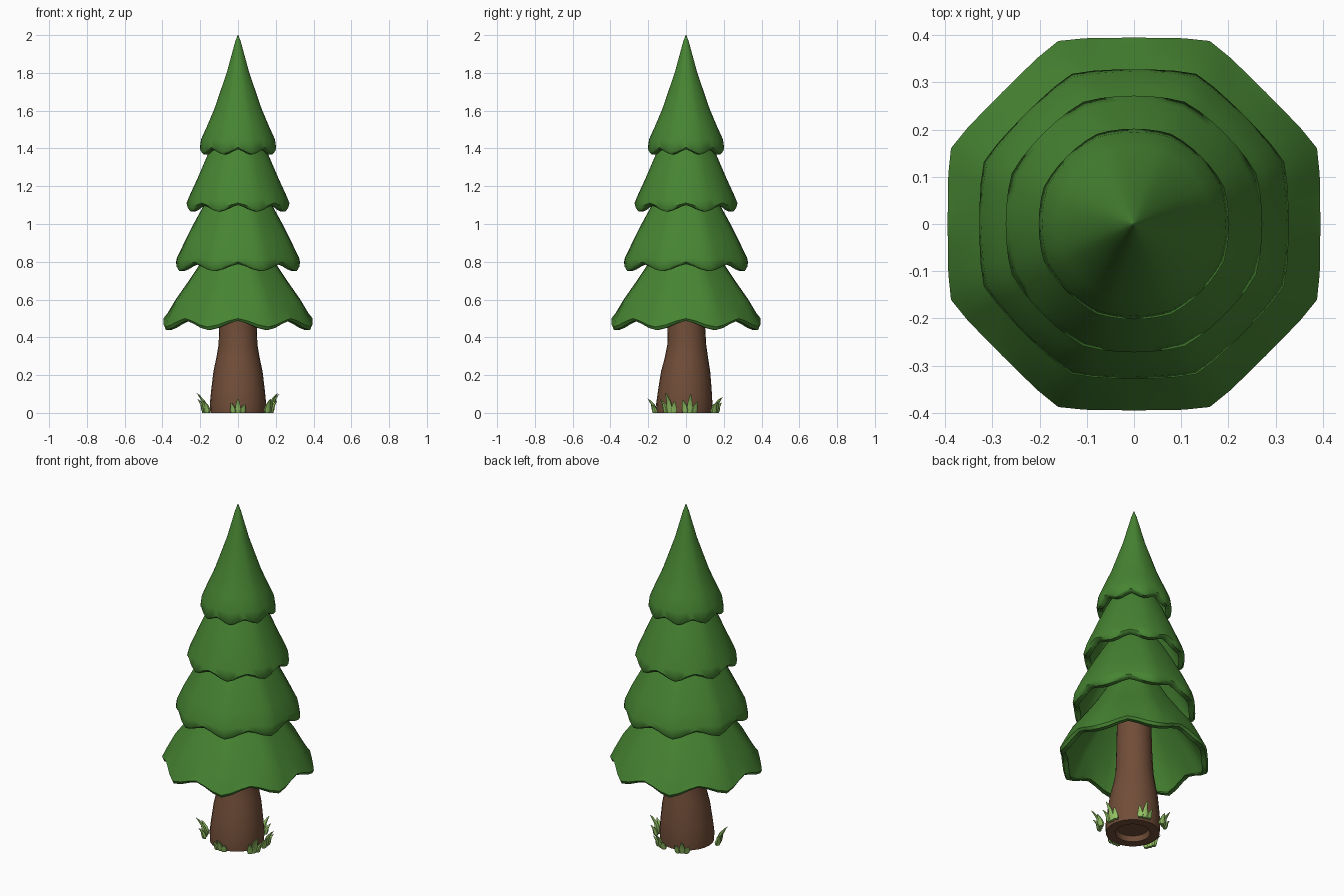
import bpy, bmesh, math
from mathutils import Vector

cube = bpy.data.objects.get("Cube")
if cube:
    bpy.data.objects.remove(cube)


def material(name, colour):
    m = bpy.data.materials.new(name)
    m.use_nodes = True
    m.diffuse_color = (*colour, 1)
    m.node_tree.nodes["Principled BSDF"].inputs["Base Color"].default_value = (*colour, 1)
    return m


LEAF = material("needle green", (0.062, 0.23, 0.032))
BARK = material("bark brown", (0.165, 0.075, 0.04))
GRASS = material("grass green", (0.30, 0.55, 0.13))


def loft(bm, rings):
    """Skin a list of point rings and close both ends."""
    loops = [[bm.verts.new(p) for p in ring] for ring in rings]
    n = len(loops[0])
    for a, b in zip(loops, loops[1:]):
        for i in range(n):
            j = (i + 1) % n
            bm.faces.new((a[i], a[j], b[j], b[i]))
    bm.faces.new(loops[0])
    bm.faces.new(loops[-1])


def finish(bm, name, mat, angle):
    bmesh.ops.recalc_face_normals(bm, faces=bm.faces)
    mesh = bpy.data.meshes.new(name)
    bm.to_mesh(mesh)
    bm.free()
    mesh.materials.append(mat)
    obj = bpy.data.objects.new(name, mesh)
    bpy.context.collection.objects.link(obj)
    bpy.ops.object.select_all(action="DESELECT")
    obj.select_set(True)
    bpy.context.view_layer.objects.active = obj
    bpy.ops.object.shade_smooth_by_angle(angle=math.radians(angle))
    return obj


# Foliage: hollow octagonal skirts with scalloped rims
def skirt_ring(radius, z, scallop, octagon, n=48):
    ring = []
    for i in range(n):
        a = math.tau * i / n
        d = (a + math.pi / 8) % (math.pi / 4) - math.pi / 8
        r = radius * (1 + octagon * (min(1 / math.cos(d), 1.07) - 1))
        lift = scallop * (1 - min(abs(d) / 0.33, 1) ** 1.3)
        ring.append((r * math.cos(a), r * math.sin(a), z + lift))
    return ring


def skirt(name, profile, scallop, octagon):
    steps = len(profile) - 1
    outer, inner = [], []
    for k, (r, z) in enumerate(profile):
        wave = scallop * (1, 0.9, 0.35)[k] if k < 3 else 0
        shape = octagon * (1 - 0.6 * k / steps)
        outer.append(skirt_ring(r, z, wave, shape))
        if k < steps:
            inner.append(skirt_ring(max(r - 0.025, r * 0.4), z - 0.004 * (k > 0), wave, shape))
    bm = bmesh.new()
    loft(bm, outer[::-1] + inner)
    finish(bm, name, LEAF, 50)


skirt("foliage_bottom", [(0.385, 0.438), (0.395, 0.455), (0.373, 0.51), (0.33, 0.60),
                         (0.26, 0.70), (0.20, 0.79), (0.12, 0.93)], 0.05, 1.0)
skirt("foliage_lower_middle", [(0.318, 0.75), (0.328, 0.765), (0.323, 0.81), (0.285, 0.90),
                               (0.23, 1.01), (0.175, 1.11), (0.10, 1.23)], 0.038, 0.8)
skirt("foliage_upper_middle", [(0.262, 1.065), (0.272, 1.08), (0.26, 1.13), (0.215, 1.24),
                               (0.155, 1.38), (0.09, 1.50)], 0.035, 0.5)
skirt("foliage_top", [(0.193, 1.368), (0.202, 1.38), (0.195, 1.44), (0.163, 1.52),
                      (0.125, 1.61), (0.06, 1.80), (0.015, 1.965), (0.002, 2.0)], 0.028, 0.35)


# Trunk: flared base leaning slightly forward, with a recess underneath
def trunk_ring(r, z, y, n=24):
    return [(r * math.cos(math.tau * i / n), y + r * math.sin(math.tau * i / n), z)
            for i in range(n)]


bm = bmesh.new()
loft(bm, [trunk_ring(*s) for s in (
    (0.085, 0.03, -0.01), (0.095, 0.0, -0.01), (0.146, 0.0, -0.01), (0.149, 0.05, -0.009),
    (0.142, 0.12, -0.006), (0.13, 0.22, -0.002), (0.115, 0.29, 0.002),
    (0.103, 0.36, 0.004), (0.098, 0.48, 0.002), (0.09, 0.80, 0.0))])
finish(bm, "trunk", BARK, 45)


# Grass: clumps of stubby blades that curve away from the trunk
def blade(bm, base, out, height, width):
    side = Vector((-out.y, out.x, 0))
    rings = []
    for t, w, bend in ((0, 0.8, 0), (0.25, 1.1, 0.02), (0.6, 0.75, 0.14), (0.9, 0.35, 0.38), (1, 0.06, 0.5)):
        c = base + out * bend * height + Vector((0, 0, t * height))
        rings.append([c + (out * math.cos(a) * 0.8 + side * math.sin(a)) * w * width
                      for a in (math.tau * i / 6 for i in range(6))])
    loft(bm, rings)


clumps = [(0, -0.165, 0.075), (0.165, -0.085, 0.105), (0.17, 0.02, 0.10),
          (0.055, 0.155, 0.085), (-0.08, 0.15, 0.08), (-0.17, -0.065, 0.105)]
bm = bmesh.new()
for x, y, height in clumps:
    base = Vector((x, y, 0))
    out = base.normalized()
    side = Vector((-out.y, out.x, 0))
    for shift, scale, turn in ((0, 1, 0), (0.024, 0.6, 0.6), (-0.024, 0.7, -0.6)):
        heading = (out + side * turn).normalized()
        blade(bm, base + side * shift, heading, height * scale, 0.017)
finish(bm, "grass_clumps", GRASS, 50)
